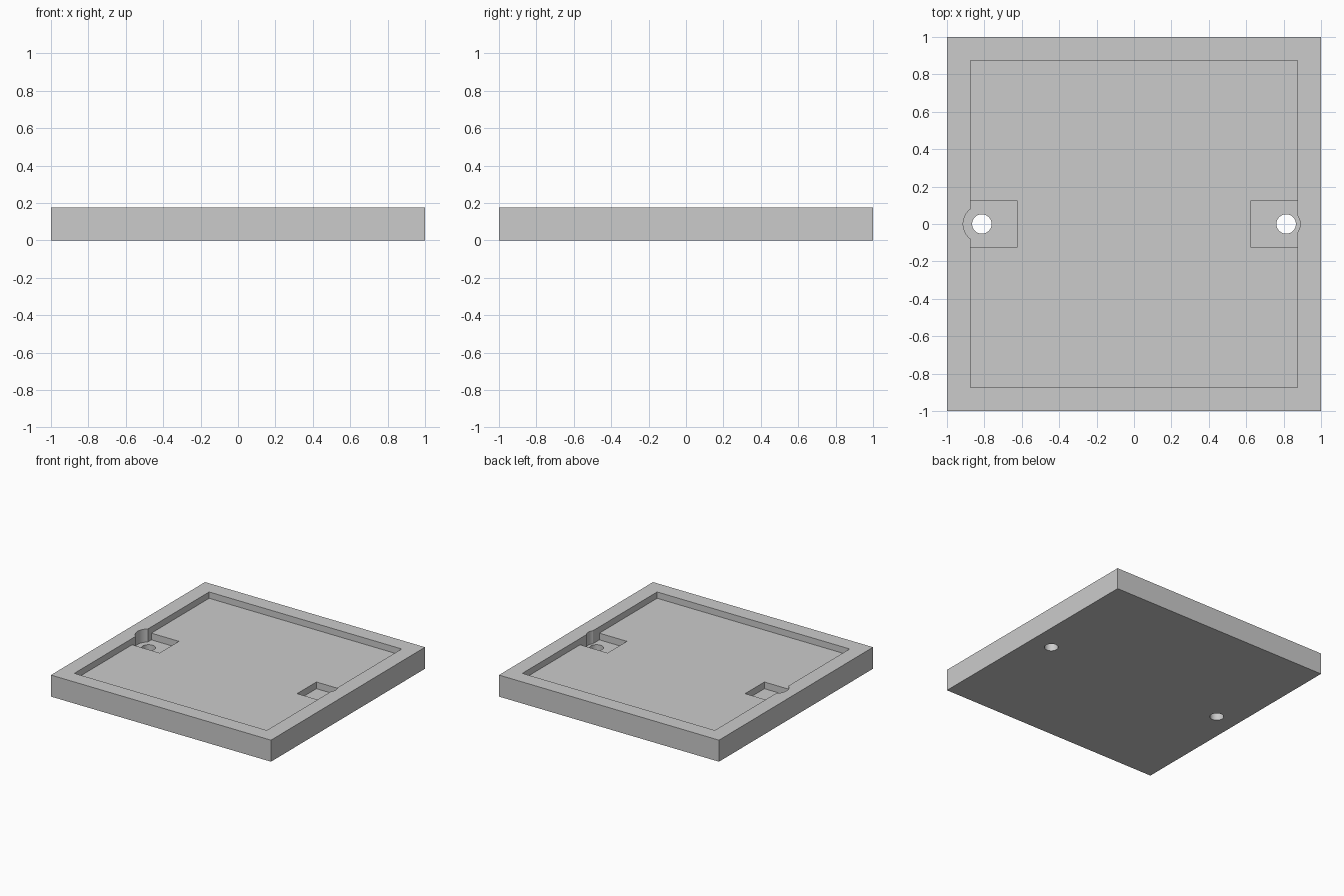
import bpy

cube = bpy.data.objects.get("Cube")
if cube:
    bpy.data.objects.remove(cube, do_unlink=True)

HEIGHT = 0.177
RECESS_Z = 0.125    # floor of the wide shallow recess
POCKET_Z = 0.07     # floor of the two screw pockets
ABOVE = 0.3         # cutters end above the rim
INNER = 0.875       # half width of the recess
HOLE_X = 0.8135

grey = bpy.data.materials.new("light grey")
grey.use_nodes = True
colour = (0.6, 0.6, 0.6, 1)
grey.diffuse_color = colour
grey.node_tree.nodes["Principled BSDF"].inputs["Base Color"].default_value = colour


def box(name, x0, x1, y0, y1, z0, z1):
    bpy.ops.mesh.primitive_cube_add(
        size=1, location=((x0 + x1) / 2, (y0 + y1) / 2, (z0 + z1) / 2))
    ob = bpy.context.object
    ob.name = name
    ob.scale = (x1 - x0, y1 - y0, z1 - z0)
    bpy.ops.object.transform_apply(location=True, rotation=False, scale=True)
    return ob


def cylinder(name, x, radius, z0, z1):
    bpy.ops.mesh.primitive_cylinder_add(
        vertices=48, radius=radius, depth=z1 - z0, location=(x, 0, (z0 + z1) / 2))
    ob = bpy.context.object
    ob.name = name
    bpy.ops.object.transform_apply(location=True, rotation=False, scale=True)
    return ob


def cut(target, cutter):
    cutter.hide_render = True
    mod = target.modifiers.new(cutter.name, "BOOLEAN")
    mod.operation = "DIFFERENCE"
    mod.solver = "EXACT"
    mod.object = cutter
    bpy.context.view_layer.objects.active = target
    bpy.ops.object.modifier_apply(modifier=mod.name)
    bpy.data.objects.remove(cutter, do_unlink=True)


# Square tray with a raised rim
tray = box("tray", -1, 1, -1, 1, 0, HEIGHT)
tray.data.materials.append(grey)
cut(tray, box("recess_cutter", -INNER, INNER, -INNER, INNER, RECESS_Z, ABOVE))

# Screw pockets: square well, round head clearance and through hole
for side, clearance in ((-1, 0.1), (1, 0.075)):
    x0, x1 = sorted((side * 0.625, side * INNER))
    cut(tray, box("pocket_cutter", x0, x1, -0.125, 0.125, POCKET_Z, ABOVE))
    cut(tray, cylinder("clearance_cutter", side * HOLE_X, clearance, POCKET_Z, ABOVE))
    cut(tray, cylinder("hole_cutter", side * HOLE_X, 0.052, -0.1, ABOVE))

# Smooth the round walls, keep the edges crisp
bpy.ops.object.select_all(action="DESELECT")
tray.select_set(True)
bpy.context.view_layer.objects.active = tray
bpy.ops.object.shade_smooth_by_angle(angle=0.5)
